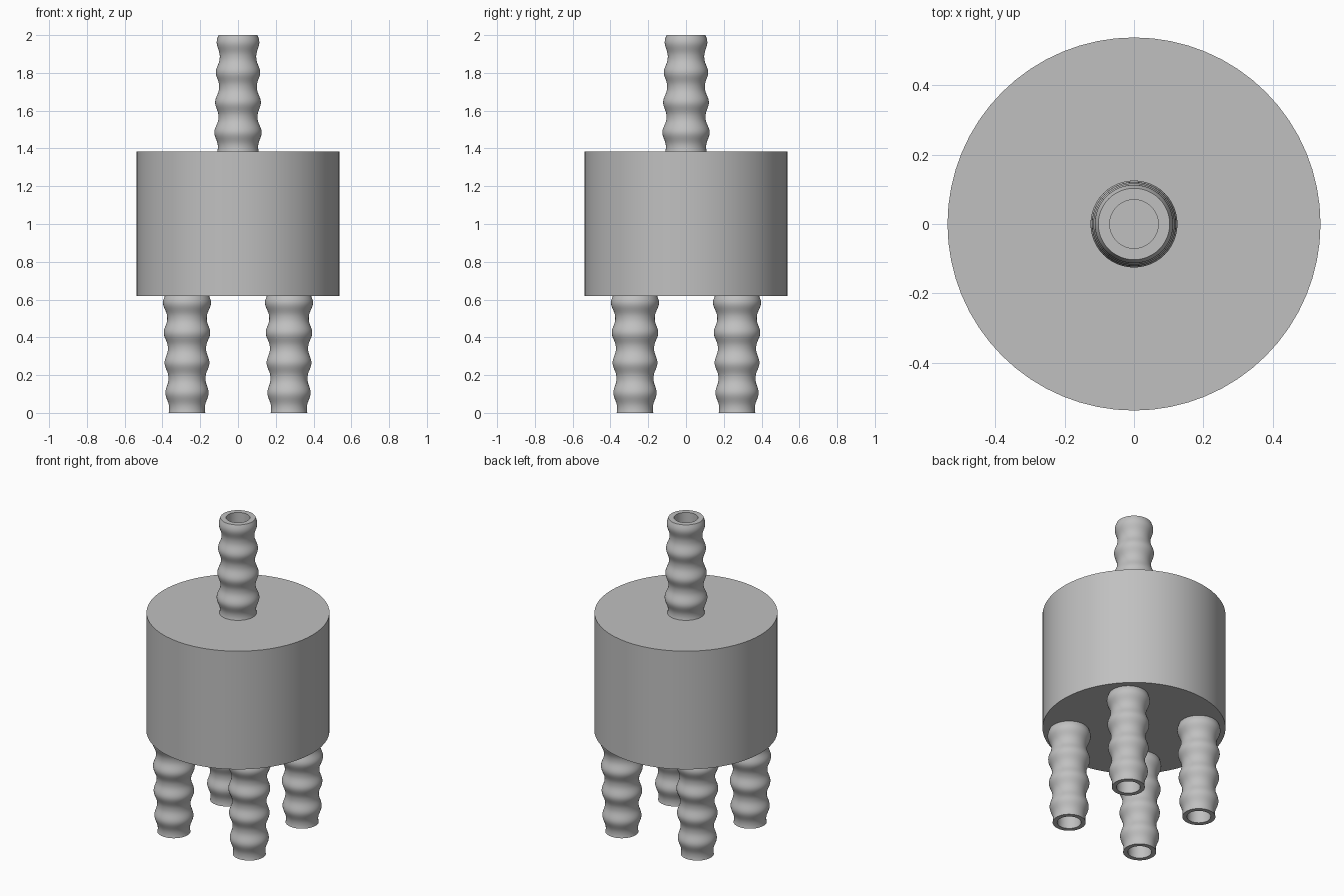
import bpy, bmesh, math

cube = bpy.data.objects.get("Cube")
if cube:
    bpy.data.objects.remove(cube, do_unlink=True)

grey = bpy.data.materials.new("plain grey")
grey.use_nodes = True
GREY = (0.53, 0.53, 0.53, 1)
grey.diffuse_color = GREY
grey.node_tree.nodes["Principled BSDF"].inputs["Base Color"].default_value = GREY

BODY_BOTTOM, BODY_TOP = 0.62, 1.385
PITCH = 0.159


def lathe(name, profile, location=(0, 0, 0), sides=64):
    """Spin (radius, z) points round the z axis into a closed solid."""
    bm = bmesh.new()
    rings = []
    for r, z in profile:
        if r == 0:
            rings.append([bm.verts.new((0, 0, z))] * sides)
        else:
            rings.append([bm.verts.new((r * math.cos(math.tau * i / sides),
                                        r * math.sin(math.tau * i / sides), z))
                          for i in range(sides)])
    for low, high in zip(rings, rings[1:]):
        for i in range(sides):
            j = (i + 1) % sides
            corners = dict.fromkeys((low[i], low[j], high[j], high[i]))
            bm.faces.new(list(corners))
    bmesh.ops.recalc_face_normals(bm, faces=bm.faces)
    mesh = bpy.data.meshes.new(name)
    bm.to_mesh(mesh)
    bm.free()
    mesh.materials.append(grey)
    obj = bpy.data.objects.new(name, mesh)
    obj.location = location
    bpy.context.collection.objects.link(obj)
    bpy.ops.object.select_all(action="DESELECT")
    obj.select_set(True)
    bpy.context.view_layer.objects.active = obj
    bpy.ops.object.shade_smooth_by_angle(angle=math.radians(35))
    return obj


def ribbed_tube(name, root, tip, first_rib, bore, location=(0, 0, 0)):
    """Hollow tapered tube with rounded ribs, from root to open tip."""
    steps = 64
    profile = [(0, root)]
    for k in range(steps + 1):
        t = k / steps
        z = root + (tip - root) * t
        wave = (0.5 + 0.5 * math.cos(math.tau * (z - first_rib) / PITCH)) ** 1.2
        waist = 0.107 - 0.013 * t
        profile.append((waist + (0.021 - 0.003 * t) * wave, z))
    # rim, bore wall and bore floor
    profile += [(bore, tip), (bore, root + (tip - root) * 0.01),
                (0, root + (tip - root) * 0.01)]
    return lathe(name, profile, location, sides=48)


# Drum body
lathe("drum_body", [(0, BODY_BOTTOM), (0.537, BODY_BOTTOM),
                    (0.537, BODY_TOP), (0, BODY_TOP)])

# Single inlet on top
ribbed_tube("top_tube", BODY_TOP, 2.0, 1.486, 0.07)

# Four outlets underneath
for side, x in (("right", -0.27), ("left", 0.27)):
    for end, y in (("front", -0.27), ("back", 0.27)):
        ribbed_tube(f"{end}_{side}_tube", BODY_BOTTOM, 0.0, 0.105, 0.07, (x, y, 0))
